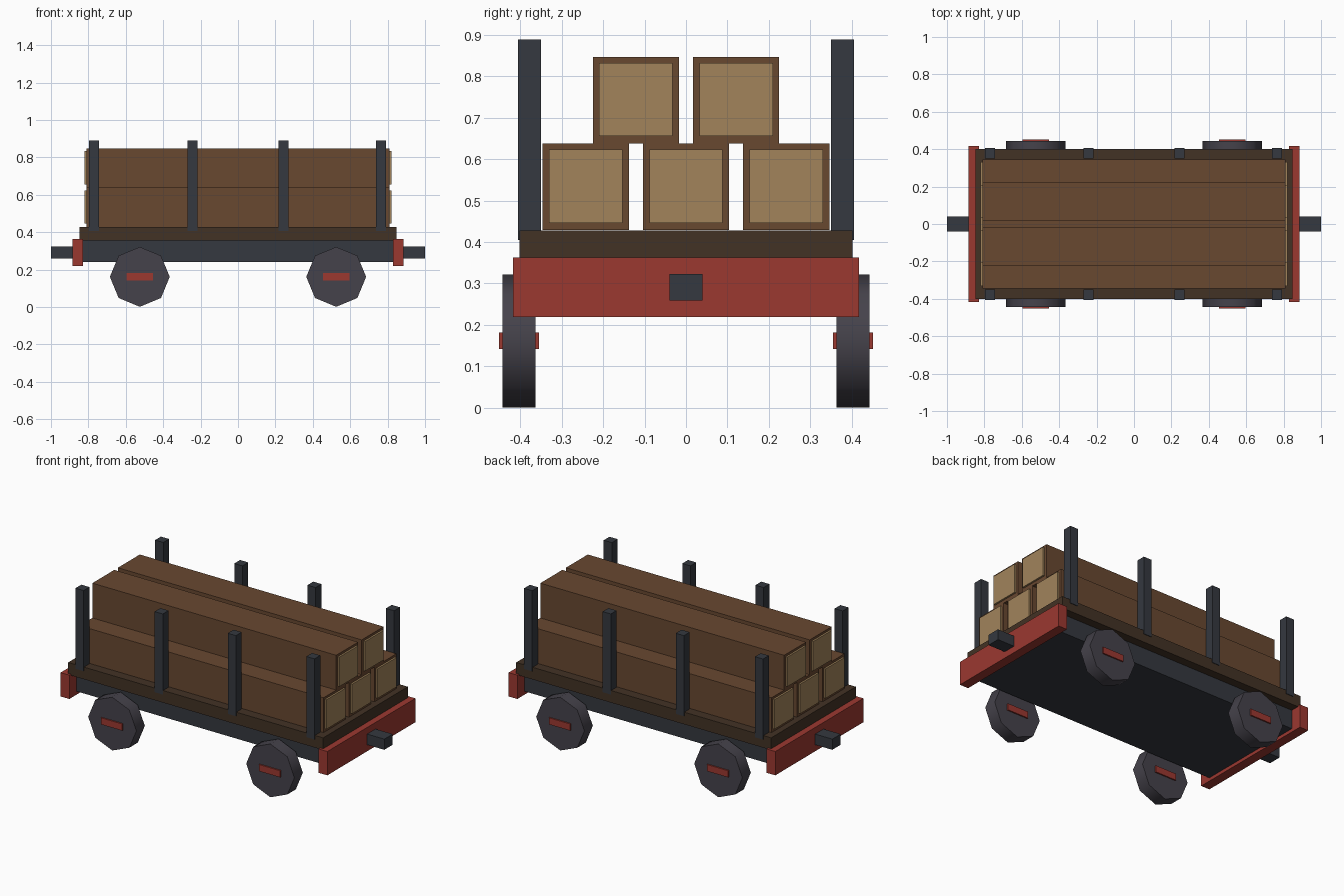
import bpy, math

if "Cube" in bpy.data.objects:
    bpy.data.objects.remove(bpy.data.objects["Cube"])


def mat(name, rgb):
    m = bpy.data.materials.new(name)
    m.diffuse_color = (*rgb, 1)
    m.use_nodes = True
    m.node_tree.nodes["Principled BSDF"].inputs["Base Color"].default_value = m.diffuse_color
    return m


IRON = mat("iron", (0.035, 0.04, 0.05))
WHEEL = mat("wheel_steel", (0.06, 0.055, 0.07))
RED = mat("red_paint", (0.33, 0.04, 0.03))
DECK = mat("deck_wood", (0.055, 0.032, 0.018))
BARK = mat("timber", (0.14, 0.065, 0.03))
CUT = mat("cut_end", (0.36, 0.23, 0.105))


def box(name, lo, hi, m):
    bpy.ops.mesh.primitive_cube_add(size=1, location=[(a + b) / 2 for a, b in zip(lo, hi)])
    o = bpy.context.object
    o.name = name
    o.scale = [b - a for a, b in zip(lo, hi)]
    bpy.ops.object.transform_apply(location=False, rotation=False, scale=True)
    o.data.materials.append(m)
    return o


def cbox(name, c, s, m):
    return box(name, [p - q / 2 for p, q in zip(c, s)], [p + q / 2 for p, q in zip(c, s)], m)


# Underframe and deck
box("chassis", (-0.84, -0.35, 0.24), (0.84, 0.35, 0.36), IRON)
box("deck", (-0.847, -0.402, 0.355), (0.847, 0.402, 0.428), DECK)

# End beams and couplers
for s in (-1, 1):
    cbox("end_beam", (s * 0.857, 0, 0.291), (0.058, 0.836, 0.143), RED)
    cbox("coupler", (s * 0.935, 0, 0.291), (0.13, 0.08, 0.064), IRON)

# Octagonal wheels with hub bars
for x in (-0.525, 0.525):
    for s in (-1, 1):
        bpy.ops.mesh.primitive_cylinder_add(vertices=8, radius=0.16, depth=0.08,
                                            location=(x, s * 0.403, 0.161),
                                            rotation=(math.pi / 2, 0, 0))
        w = bpy.context.object
        w.name = "wheel"
        w.data.materials.append(WHEEL)
        bpy.ops.object.shade_smooth_by_angle(angle=math.radians(50))
        cbox("wheel_hub", (x, s * 0.403, 0.162), (0.142, 0.096, 0.04), RED)

# Side stakes
for x in (-0.769, -0.243, 0.243, 0.765):
    for s in (-1, 1):
        cbox("stake", (x, s * 0.378, 0.647), (0.054, 0.055, 0.484), IRON)

# Stacked timbers with pale sawn ends
stack = [(-0.242, 0.533), (0, 0.533), (0.242, 0.533), (-0.121, 0.742), (0.121, 0.742)]
for y, z in stack:
    cbox("timber", (0, y, z), (1.62, 0.208, 0.209), BARK)
    for s in (-1, 1):
        cbox("timber_end", (s * 0.81, y, z + 0.002), (0.022, 0.177, 0.177), CUT)
